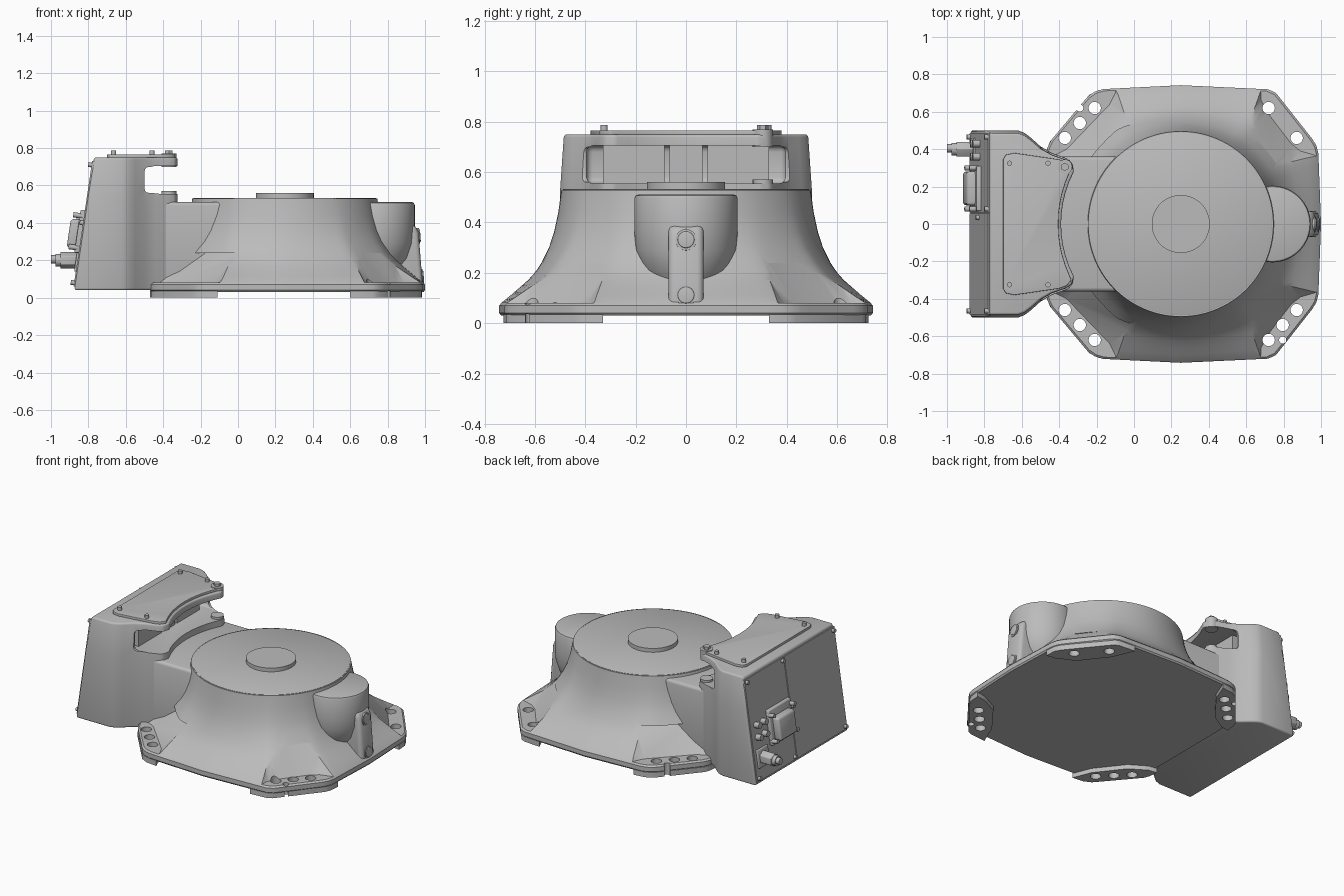
import bpy, bmesh, math
from mathutils import Vector, Matrix

if "Cube" in bpy.data.objects:
    bpy.data.objects.remove(bpy.data.objects["Cube"])


def material(name, value):
    m = bpy.data.materials.new(name)
    m.use_nodes = True
    col = (value, value, value, 1)
    m.diffuse_color = col
    m.node_tree.nodes["Principled BSDF"].inputs["Base Color"].default_value = col
    return m


GREY = material("cast grey", 0.5)
CX = 0.25          # drum axis
SLOPE = 0.148      # lean of the rear panel


def back_x(z):
    return -0.875 + SLOPE * (z - 0.04)


def finish(name, bm, bevel=0, segments=3):
    bmesh.ops.recalc_face_normals(bm, faces=bm.faces)
    me = bpy.data.meshes.new(name)
    bm.to_mesh(me)
    bm.free()
    ob = bpy.data.objects.new(name, me)
    bpy.context.collection.objects.link(ob)
    me.materials.append(GREY)
    if bevel:
        mod = ob.modifiers.new("Bevel", "BEVEL")
        mod.width, mod.segments, mod.angle_limit = bevel, segments, math.radians(40)
        apply(ob, mod)
    return ob


def select(ob):
    bpy.ops.object.select_all(action="DESELECT")
    ob.select_set(True)
    bpy.context.view_layer.objects.active = ob


def apply(ob, mod):
    select(ob)
    bpy.ops.object.modifier_apply(modifier=mod.name)


def cut(ob, cutters, op="DIFFERENCE"):
    for c in cutters:
        mod = ob.modifiers.new("Cut", "BOOLEAN")
        mod.operation, mod.object, mod.solver = op, c, "EXACT"
        apply(ob, mod)


def loft(name, rings, bevel=0):
    bm = bmesh.new()
    loops = [[bm.verts.new(p) for p in r] for r in rings]
    n = len(loops[0])
    for a, b in zip(loops, loops[1:]):
        for i in range(n):
            j = (i + 1) % n
            bm.faces.new((a[i], a[j], b[j], b[i]))
    bm.faces.new(loops[0])
    bm.faces.new(loops[-1])
    return finish(name, bm, bevel)


def prism(name, pts, z0, z1, bevel=0):
    return loft(name, [[(x, y, z) for x, y in pts] for z in (z0, z1)], bevel)


def lathe(name, cx, cy, profile, n=64):
    return loft(name, [[(cx + r * math.cos(k * math.tau / n), cy + r * math.sin(k * math.tau / n), z)
                        for k in range(n)] for r, z in profile])


def box(name, x, y, z, bevel=0, lean=0):
    rings = [[(a + lean * (h - z[0]), b, h) for a, b in
              ((x[0], y[0]), (x[1], y[0]), (x[1], y[1]), (x[0], y[1]))] for h in z]
    return loft(name, rings, bevel)


def rod(name, p, axis, r, length, n=24, bevel=0):
    bm = bmesh.new()
    rot = Vector(axis).to_track_quat("Z", "Y").to_matrix().to_4x4()
    bmesh.ops.create_cone(bm, cap_ends=True, segments=n, radius1=r, radius2=r, depth=length,
                          matrix=Matrix.Translation(p) @ rot)
    return finish(name, bm, bevel)


def mirrored(half):
    return half + [(x, -y) for x, y in reversed(half) if y > 0]


# Flared casting: round at the top, eight-sided at the foot
half_foot = [(1.0, 0), (0.985, 0.40), (0.965, 0.44), (0.76, 0.70), (0.72, 0.72), (0.25, 0.742),
             (-0.19, 0.72), (-0.24, 0.69), (-0.45, 0.44), (-0.47, 0.39), (-0.47, 0)]
foot = mirrored(half_foot)


def foot_radius(t):
    d = Vector((math.cos(t), math.sin(t)))
    for a, b in zip(foot, foot[1:] + foot[:1]):
        e = Vector((b[0] - a[0], b[1] - a[1]))
        o = Vector((a[0] - CX, a[1]))
        den = d.cross(e)
        if abs(den) > 1e-9:
            r, s = o.cross(e) / den, o.cross(d) / den
            if r > 0 and -1e-6 <= s <= 1 + 1e-6:
                return r
    return 0.7


angles = [k * math.tau / 120 for k in range(120)]
levels = [(0.03, 0.97), (0.04, 1), (0.07, 1), (0.082, 0.96), (0.11, 0.82), (0.14, 0.68), (0.17, 0.54),
          (0.2, 0.43), (0.24, 0.32), (0.3, 0.2), (0.36, 0.12), (0.44, 0.05), (0.53, 0)]
rings = []
for z, w in levels:
    rings.append([(CX + (0.495 + w * (foot_radius(t) - 0.495)) * math.cos(t),
                   (0.495 + w * (foot_radius(t) - 0.495)) * math.sin(t), z) for t in angles])
body = loft("flared_housing", rings)

# Corner pockets, sloped so that they open out upwards
right_pocket = [(0.67, 0.85), (0.68, 0.66), (0.71, 0.60), (0.84, 0.43), (0.89, 0.39), (1.1, 0.33), (1.1, 0.85)]
left_pocket = [(-0.08, 0.85), (-0.10, 0.70), (-0.13, 0.64), (-0.36, 0.40), (-0.42, 0.37), (-0.6, 0.36), (-0.6, 0.85)]
cutters = []
for pts, dx in ((right_pocket, -0.09), (left_pocket, 0.13)):
    for s in (1, -1):
        cutters.append(loft("pocket_cutter", [[(x + dx * k, s * (y - 0.10 * k), z) for x, y in pts]
                                              for z, k in ((0.08, 0), (0.24, 1))]))

# Bolt holes in the corner pads
holes = []
hole_spots = [(0.72, 0.62, 1), (0.87, 0.46, 1), (0.72, -0.62, 1), (0.795, -0.54, 1), (0.87, -0.46, 1), (0.795, -0.62, 0)]
for s in (1, -1):
    hole_spots += [(-0.37, s * 0.46, 1), (-0.29, s * 0.54, 1), (-0.21, s * 0.62, 1)]
hole_spots.append((-0.29, 0.62, 0))
for x, y, big in hole_spots:
    holes.append(rod("hole_cutter", (x, y, 0.05), (0, 0, 1), 0.033 if big else 0.019, 0.3))
cut(body, cutters + holes)

# Feet under the corners
right_foot = [(0.60, 0.725), (0.72, 0.715), (0.75, 0.70), (0.96, 0.44), (0.98, 0.40), (0.985, 0.33),
              (0.92, 0.34), (0.80, 0.40), (0.66, 0.58)]
left_foot = [(-0.11, 0.725), (-0.19, 0.715), (-0.24, 0.69), (-0.45, 0.44), (-0.465, 0.40), (-0.47, 0.34),
             (-0.41, 0.35), (-0.30, 0.42), (-0.16, 0.60)]
for side, pts in (("right", right_foot), ("left", left_foot)):
    for s, end in ((1, "back"), (-1, "front")):
        pad = prism(f"{side}_{end}_foot", [(x, s * y) for x, y in pts], 0, 0.035)
        cut(pad, [h for h in holes if abs(h.data.vertices[0].co.x - pts[3][0]) < 0.4
                  and h.data.vertices[0].co.y * s > 0])
for c in cutters + holes:
    bpy.data.objects.remove(c)

# Top flange and hub
lathe("drum_cap", CX, 0, [(0.488, 0.50), (0.488, 0.532), (0.484, 0.534)], 96)
lathe("hub_disc", CX, 0, [(0.155, 0.52), (0.155, 0.56)])

# Rounded side boss with its spine and plugs
lathe("side_boss", 0.74, 0, [(0.08, 0.09), (0.13, 0.15), (0.175, 0.21), (0.20, 0.29), (0.205, 0.36),
                             (0.205, 0.495), (0.20, 0.507), (0.19, 0.511)])
spine = [(0.7, 0.05), (0.988, 0.05), (0.985, 0.1), (0.965, 0.35), (0.945, 0.39), (0.7, 0.42)]
bm = bmesh.new()
prof = [bm.verts.new((x, -0.07, z)) for x, z in spine]
face = bm.faces.new(prof)
ext = bmesh.ops.extrude_face_region(bm, geom=[face])["geom"]
bmesh.ops.translate(bm, vec=(0, 0.14, 0), verts=[v for v in ext if isinstance(v, bmesh.types.BMVert)])
finish("boss_spine", bm, 0.025)
for z, x in ((0.33, 0.968), (0.11, 0.986)):
    rod("plug_rim", (x - 0.02, 0, z), (1, 0, 0.07), 0.042, 0.045, 32)
    rod("plug", (x - 0.02, 0, z), (1, 0, 0.07), 0.033, 0.055, 32, 0.004)

# Neck between drum and tower
prism("neck", mirrored([(0.2, 0.36), (-0.40, 0.36), (-0.55, 0.40)]), 0.04, 0.512, 0.02)


# Tower with a leaning rear face and a hollow front edge
def arc(radius, y_max, n=10):
    ys = [y_max - 2 * y_max * k / n for k in range(n + 1)]
    return [(CX - math.sqrt(radius ** 2 - y * y), y) for y in ys]


flank = [(-0.62, 0.50), (-0.585, 0.487), (-0.55, 0.46), (-0.50, 0.415), (-0.44, 0.38), (-0.37, 0.355), (-0.335, 0.335)]
outline = flank + arc(0.64, 0.29) + [(x, -y) for x, y in reversed(flank)]
rings = []
for z in (0.04, 0.53, 0.75):
    k = 0.97 if z > 0.6 else 1.0
    rings.append([(x, y * k, z) for x, y in [(back_x(z), 0.5)] + outline + [(back_x(z), -0.5)]])
tower = loft("tower", rings, 0.012)
slot = box("slot_cutter", (-0.5, -0.1), (-0.7, 0.7), (0.56, 0.70), 0.025)
cavity = box("cavity_cutter", (-0.66, -0.3), (-0.395, 0.395), (0.555, 0.705), 0.025)
cut(tower, [slot, cavity])
for c in (slot, cavity):
    bpy.data.objects.remove(c)
for y0, y1 in ((-0.33, -0.085), (-0.065, 0.065), (0.085, 0.33)):
    box("cavity_block", (-0.7, -0.52), (y0, y1), (0.54, 0.72))

# Top cover and its screws
edge = [(-0.70, 0.345), (-0.685, 0.37), (-0.64, 0.38), (-0.40, 0.345), (-0.36, 0.33), (-0.335, 0.30)]
cover = edge + arc(0.655, 0.27) + [(x, -y) for x, y in reversed(edge)]
prism("top_cover", cover, 0.745, 0.766, 0.003)
for x in (-0.665, -0.46):
    for s in (1, -1):
        rod("cover_screw", (x, s * 0.325, 0.772), (0, 0, 1), 0.014, 0.03, 12)
rod("lug", (-0.37, 0.305, 0.735), (0, 0, 1), 0.04, 0.07)
rod("lug_bolt", (-0.37, 0.305, 0.765), (0, 0, 1), 0.022, 0.045, 6)
rod("lower_lug", (-0.37, 0.305, 0.53), (0, 0, 1), 0.04, 0.08)

# Rear panel plates and screws
for y0, y1 in ((-0.485, 0.055), (0.062, 0.485)):
    box("rear_plate", (back_x(0.06) - 0.007, back_x(0.06) + 0.01), (y0, y1), (0.06, 0.73), lean=SLOPE)
normal = (-1, 0, SLOPE)
for y, z in ((0.465, 0.71), (0.465, 0.08), (0.08, 0.71), (0.08, 0.08), (0.035, 0.4), (-0.465, 0.71), (-0.465, 0.08)):
    rod("plate_screw", (back_x(z) - 0.01, y, z), normal, 0.013, 0.03, 12)

# Long connector with latches
box("connector_base", (back_x(0.24) - 0.03, back_x(0.24) + 0.02), (0.07, 0.31), (0.24, 0.47), 0.006, SLOPE)
box("connector_hood", (back_x(0.27) - 0.075, back_x(0.27)), (0.10, 0.28), (0.27, 0.42), 0.015, SLOPE)
for y in (0.08, 0.30):
    for z in (0.27, 0.44):
        rod("connector_latch", (back_x(z) - 0.04, y, z), normal, 0.014, 0.05, 12)

# Cable gland and small sockets
box("gland_flange", (back_x(0.2) - 0.025, back_x(0.2) + 0.02), (0.34, 0.46), (0.14, 0.26), 0.006, SLOPE)
rod("gland_body", (-0.905, 0.40, 0.20), (-1, 0, 0), 0.045, 0.09, 6, 0.004)
rod("gland_nut", (-0.95, 0.40, 0.20), (-1, 0, 0), 0.034, 0.05, 16)
rod("gland_tip", (-0.98, 0.405, 0.205), (-1, 0, 0), 0.022, 0.04, 16)
for y, z in ((0.36, 0.42), (0.43, 0.42), (0.36, 0.34), (0.43, 0.34)):
    rod("socket", (back_x(z) - 0.02, y, z), normal, 0.02, 0.05, 16)

# Shading
for ob in list(bpy.context.collection.objects):
    if ob.type == "MESH" and GREY.name in ob.data.materials:
        select(ob)
        bpy.ops.object.shade_smooth_by_angle(angle=math.radians(32))
